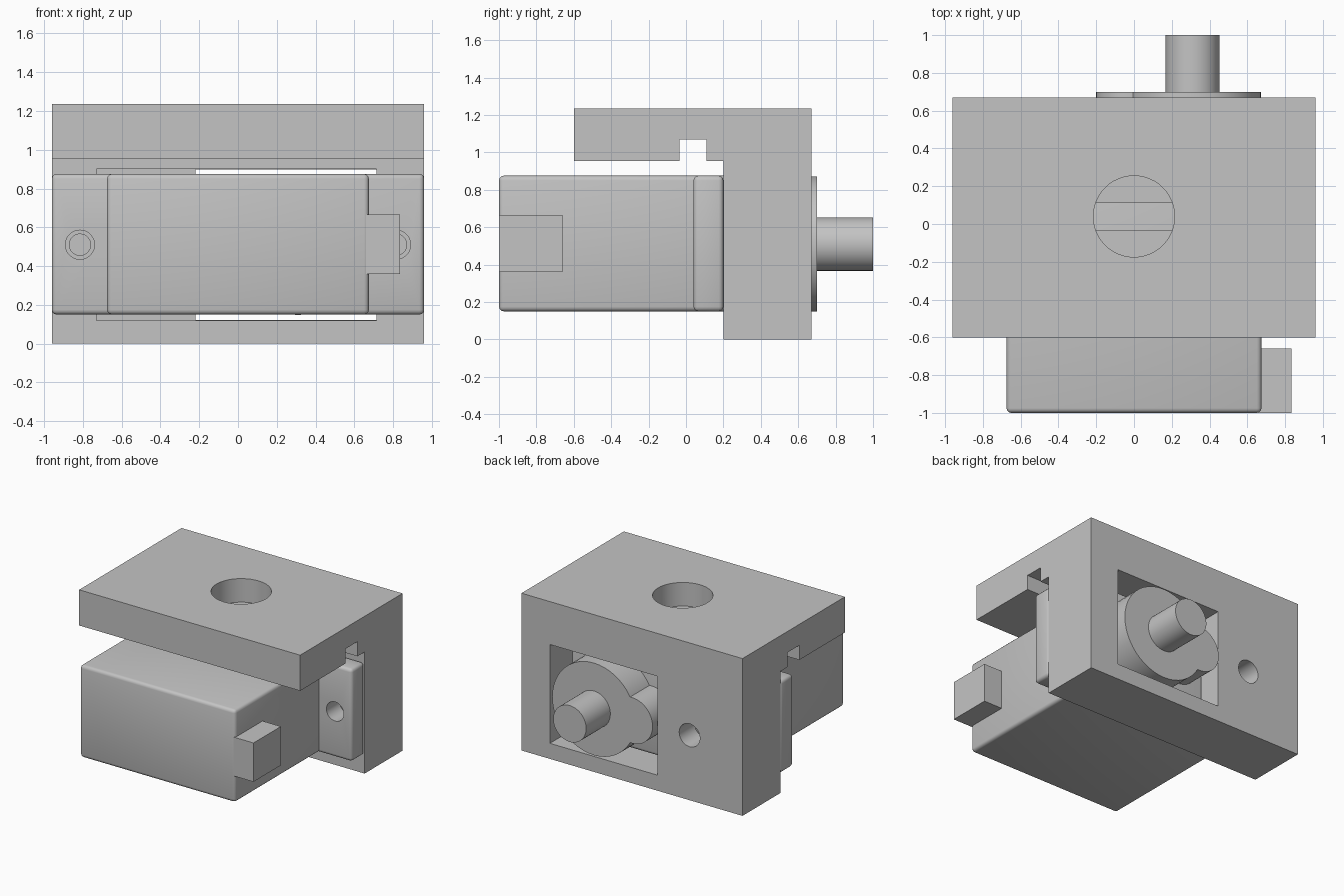
import bpy, bmesh, math
from mathutils import Matrix, Vector

if "Cube" in bpy.data.objects:
    bpy.data.objects.remove(bpy.data.objects["Cube"])

grey = bpy.data.materials.new("plain grey")
grey.use_nodes = True
grey.diffuse_color = (0.55, 0.55, 0.55, 1)
grey.node_tree.nodes["Principled BSDF"].inputs["Base Color"].default_value = (0.55, 0.55, 0.55, 1)


def make(name, bm):
    bmesh.ops.recalc_face_normals(bm, faces=bm.faces)
    mesh = bpy.data.meshes.new(name)
    bm.to_mesh(mesh)
    bm.free()
    mesh.materials.append(grey)
    ob = bpy.data.objects.new(name, mesh)
    bpy.context.collection.objects.link(ob)
    return ob


def box(name, x, y, z, bevel=0):
    """Box from (min, max) ranges, optionally with rounded edges."""
    bm = bmesh.new()
    bmesh.ops.create_cube(bm, size=1)
    for v in bm.verts:
        v.co = Vector([(lo + hi) / 2 + c * (hi - lo) for c, (lo, hi) in zip(v.co, (x, y, z))])
    if bevel:
        bmesh.ops.bevel(bm, geom=bm.edges[:], offset=bevel, segments=3,
                        profile=0.5, affect='EDGES')
    return make(name, bm)


def cylinder(name, start, length, radius, axis='Y'):
    """Cylinder running from start along +Y or +Z."""
    bm = bmesh.new()
    bmesh.ops.create_cone(bm, cap_ends=True, segments=48, radius1=radius,
                          radius2=radius, depth=length)
    bmesh.ops.translate(bm, verts=bm.verts, vec=(0, 0, length / 2))
    if axis == 'Y':
        bmesh.ops.rotate(bm, verts=bm.verts, matrix=Matrix.Rotation(-math.pi / 2, 3, 'X'))
    bmesh.ops.translate(bm, verts=bm.verts, vec=start)
    return make(name, bm)


def activate(ob):
    bpy.ops.object.select_all(action='DESELECT')
    ob.select_set(True)
    bpy.context.view_layer.objects.active = ob


def combine(ob, tool, operation='DIFFERENCE'):
    mod = ob.modifiers.new("combine", 'BOOLEAN')
    mod.operation = operation
    mod.solver = 'EXACT'
    mod.object = tool
    activate(ob)
    bpy.ops.object.modifier_apply(modifier=mod.name)
    bpy.data.objects.remove(tool)


def smooth(ob):
    activate(ob)
    bpy.ops.object.shade_smooth_by_angle(angle=math.radians(40))


MID_Z = 0.51      # height of the motor's centre line
SHAFT_X = 0.31

# Bracket: L-shaped side profile with a small slot under the top plate
profile = [(0.2, 0), (0.67, 0), (0.67, 1.235), (-0.6, 1.235), (-0.6, 0.955),
           (-0.035, 0.955), (-0.035, 1.07), (0.11, 1.07), (0.11, 0.955), (0.2, 0.955)]
bm = bmesh.new()
side = bm.faces.new([bm.verts.new((-0.96, y, z)) for y, z in profile])
grown = bmesh.ops.extrude_face_region(bm, geom=[side])
bmesh.ops.translate(bm, vec=(1.92, 0, 0),
                    verts=[g for g in grown["geom"] if isinstance(g, bmesh.types.BMVert)])
bracket = make("bracket", bm)

# Motor pocket from the front, window and cable hole through the back
combine(bracket, box("pocket_cutter", (-0.73, 0.715), (0.1, 0.48), (0.12, 0.9)))
combine(bracket, box("window_cutter", (-0.22, 0.713), (0.4, 0.8), (0.122, 0.898)))
combine(bracket, cylinder("cable_cutter", (-0.5, 0.4, MID_Z), 0.4, 0.09))
# Bolt hole in the top plate
combine(bracket, cylinder("bolt_cutter", (0, 0.04, 1.05), 0.4, 0.215, 'Z'))
# Pilot holes for the mounting screws
for x in (-0.815, 0.815):
    combine(bracket, cylinder("pilot_cutter", (x, 0.1, MID_Z), 0.4, 0.055))
smooth(bracket)

# Motor case and its mounting flange
smooth(box("motor_case", (-0.675, 0.675), (-1, 0.46), (0.15, 0.875), 0.025))
flange = box("mounting_flange", (-0.96, 0.96), (0.04, 0.2), (0.15, 0.875), 0.025)
for x in (-0.815, 0.815):
    combine(flange, cylinder("screw_cutter", (x, -0.1, MID_Z), 0.5, 0.075))
smooth(flange)

# Gear housing: a large round boss joined with a small one
housing = cylinder("gear_housing", (SHAFT_X, 0.44, MID_Z), 0.26, 0.362)
combine(housing, cylinder("small_boss", (-0.02, 0.44, MID_Z), 0.26, 0.18), 'UNION')
smooth(housing)

# Output shaft and cable plug
smooth(cylinder("output_shaft", (SHAFT_X, 0.68, MID_Z), 0.32, 0.143))
box("cable_plug", (0.66, 0.835), (-1, -0.66), (0.36, 0.665))
